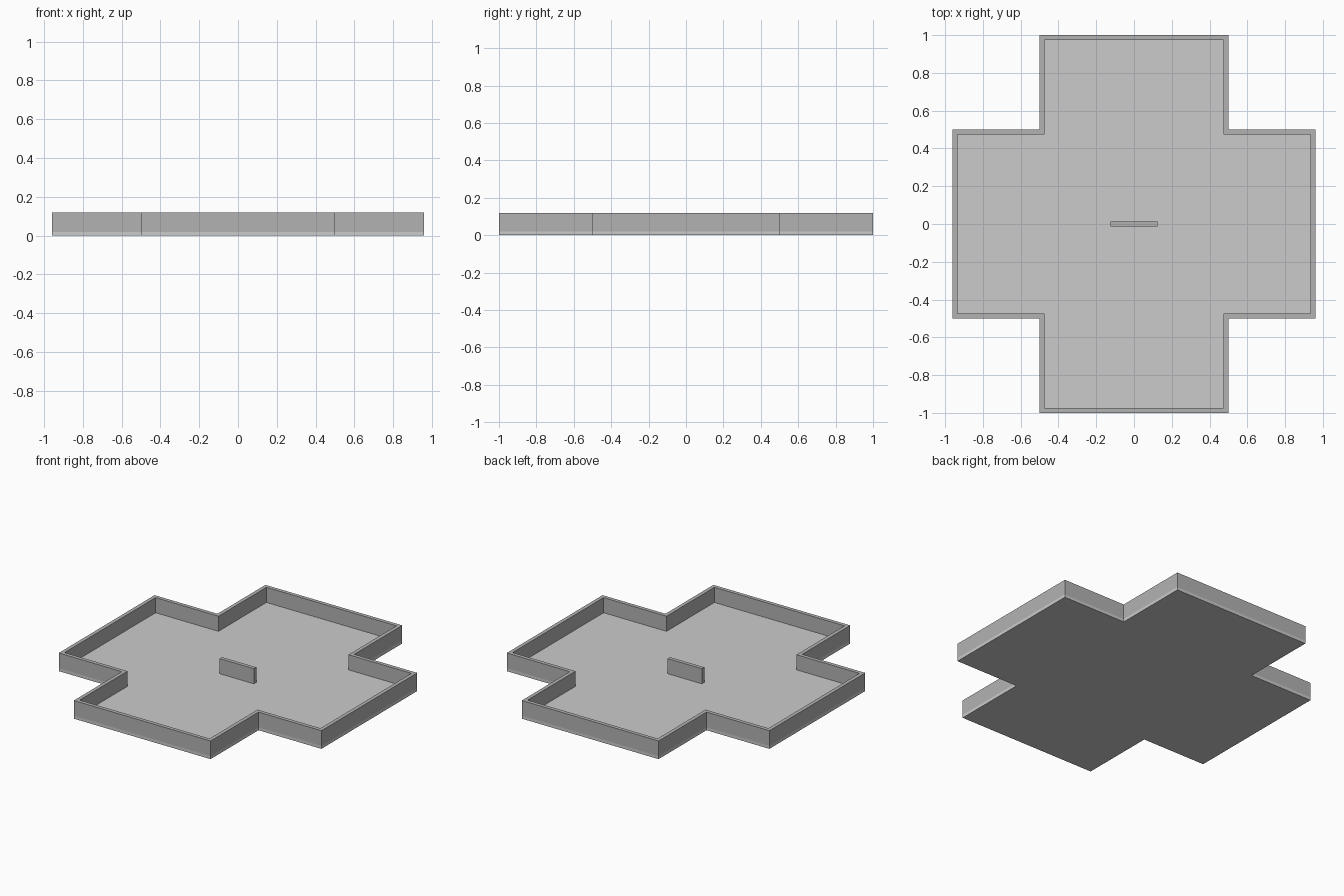
import bpy, bmesh

if "Cube" in bpy.data.objects:
    bpy.data.objects.remove(bpy.data.objects["Cube"])

ARM_X, ARM_Y, HALF = 0.96, 1.0, 0.5   # arm reach and half width of the arms
THICK, FLOOR, TOP = 0.025, 0.02, 0.12


def cross(inset=0.0):
    """Outline of the cross, counter-clockwise, inset by a wall thickness."""
    a, b, h = ARM_X - inset, ARM_Y - inset, HALF - inset
    quarter = [(a, h), (h, h), (h, b)]
    pts = list(quarter)
    pts += [(-x, y) for x, y in reversed(quarter)]
    pts += [(-x, -y) for x, y in quarter]
    pts += [(x, -y) for x, y in reversed(quarter)]
    return pts


def finish(name, bm, mat=None):
    bmesh.ops.recalc_face_normals(bm, faces=bm.faces)
    mesh = bpy.data.meshes.new(name)
    bm.to_mesh(mesh)
    bm.free()
    obj = bpy.data.objects.new(name, mesh)
    bpy.context.collection.objects.link(obj)
    if mat:
        mesh.materials.append(mat)
    return obj


def loop(bm, pts, z):
    return [bm.verts.new((x, y, z)) for x, y in pts]


def bridge(bm, a, b):
    n = len(a)
    for i in range(n):
        j = (i + 1) % n
        bm.faces.new((a[i], a[j], b[j], b[i]))


wall_grey = bpy.data.materials.new("wall_grey")
wall_grey.diffuse_color = (0.45, 0.45, 0.45, 1)
wall_grey.use_nodes = True
wall_grey.node_tree.nodes["Principled BSDF"].inputs["Base Color"].default_value = wall_grey.diffuse_color

# Cross-shaped floor slab
bm = bmesh.new()
low, high = loop(bm, cross(), 0), loop(bm, cross(), FLOOR)
bridge(bm, low, high)
bm.faces.new(low)
bm.faces.new(high)
finish("floor", bm)

# Wall running round the edge of the floor
bm = bmesh.new()
rings = [loop(bm, cross(), FLOOR), loop(bm, cross(), TOP),
         loop(bm, cross(THICK), TOP), loop(bm, cross(THICK), FLOOR)]
for i in range(4):
    bridge(bm, rings[i], rings[(i + 1) % 4])
finish("perimeter_wall", bm, wall_grey)

# Short free-standing wall in the middle
bm = bmesh.new()
bmesh.ops.create_cube(bm, size=1)
bmesh.ops.scale(bm, vec=(0.25, THICK, TOP - FLOOR), verts=bm.verts)
bmesh.ops.translate(bm, vec=(0, 0, (TOP + FLOOR) / 2), verts=bm.verts)
finish("centre_wall", bm, wall_grey)
